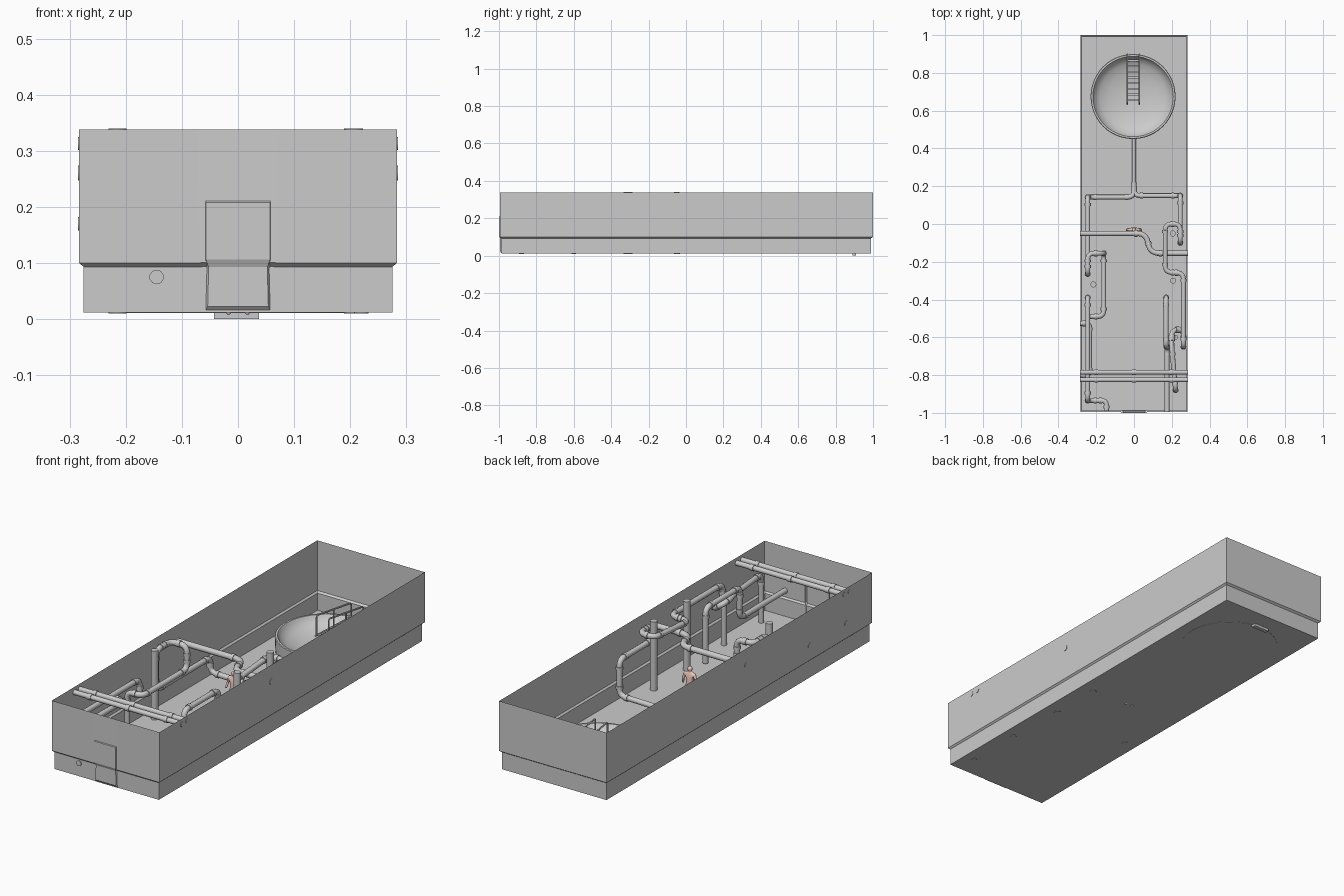
import bpy, bmesh, math
from mathutils import Vector as V, Matrix

if "Cube" in bpy.data.objects:
    bpy.data.objects.remove(bpy.data.objects["Cube"])


def finish(name, bm, smooth=None):
    me = bpy.data.meshes.new(name)
    bm.to_mesh(me)
    bm.free()
    ob = bpy.data.objects.new(name, me)
    bpy.context.collection.objects.link(ob)
    if smooth:
        shade(ob, smooth)
    return ob


def shade(ob, deg=40):
    bpy.ops.object.select_all(action='DESELECT')
    ob.select_set(True)
    bpy.context.view_layer.objects.active = ob
    bpy.ops.object.shade_smooth_by_angle(angle=math.radians(deg))


def to_mesh(ob):
    """Replace a curve or modified object by its evaluated mesh."""
    name = ob.name
    dg = bpy.context.evaluated_depsgraph_get()
    me = bpy.data.meshes.new_from_object(ob.evaluated_get(dg))
    bpy.data.objects.remove(ob)
    new = bpy.data.objects.new(name, me)
    bpy.context.collection.objects.link(new)
    shade(new)
    return new


def rounded(pts, r):
    """Round the corners of a path; also return collar positions."""
    out, collars = [pts[0]], []
    for a, p, b in zip(pts, pts[1:], pts[2:]):
        u, v = a - p, b - p
        d = min(r, u.length / 2, v.length / 2)
        u.normalize()
        v.normalize()
        for i in range(8):
            t = i / 7
            out.append((p + u * d) * (1 - t) ** 2 + p * 2 * t * (1 - t) + (p + v * d) * t * t)
        collars += [(p + w * (d - .003), p + w * (d + .012)) for w in (u, v)]
    return out + [pts[-1]], collars


def pipes(name, paths, rad=.013, bend=.035, collar=True, res=3):
    cu = bpy.data.curves.new(name, 'CURVE')
    cu.dimensions = '3D'
    cu.bevel_depth = rad
    cu.bevel_resolution = res
    cu.use_fill_caps = True

    def spline(pts, k):
        s = cu.splines.new('POLY')
        s.points.add(len(pts) - 1)
        for q, p in zip(s.points, pts):
            q.co = (*p, 1)
            q.radius = k
    for path in paths:
        pts, cols = rounded([V(p) for p in path], bend)
        spline(pts, 1)
        if collar:
            for c in cols:
                spline(c, 1.25)
    ob = bpy.data.objects.new(name, cu)
    bpy.context.collection.objects.link(ob)
    return to_mesh(ob)


# Open-topped room shell with a small outward step part-way up
bm = bmesh.new()
rings = []
for x, y0, y1, z in ((.275, -.987, .99, .012), (.275, -.987, .99, .093),
                     (.283, -.995, 1, .1), (.283, -.995, 1, .338)):
    rings.append([bm.verts.new(p) for p in ((-x, y0, z), (x, y0, z), (x, y1, z), (-x, y1, z))])
for lo, hi in zip(rings, rings[1:]):
    for i in range(4):
        j = (i + 1) % 4
        bm.faces.new((lo[i], lo[j], hi[j], hi[i]))
bm.faces.new(rings[0][::-1])
finish("room_shell", bm)

# Shallow tapered surround behind the door
bm = bmesh.new()
rows = [[bm.verts.new((s * x, y, z)) for s in (-1, 1)] for x, y, z in
        ((.062, -.989, .012), (.064, -.989, .094), (.067, -.997, .101), (.072, -.996, .338))]
for a, b in zip(rows, rows[1:]):
    bm.faces.new((a[0], a[1], b[1], b[0]))
finish("door_surround", bm)

# Door panel: chamfered slab that follows the wall step
bm = bmesh.new()
outer = [(-.06, .012), (.06, .012), (.058, .09), (.063, .105), (.063, .218),
         (-.063, .218), (-.063, .105), (-.058, .09)]
back = [bm.verts.new((x, -.985, z)) for x, z in outer]
front = [bm.verts.new((x * .9, -1 if z > .1 else -.994, .115 + (z - .115) * .9)) for x, z in outer]
for i in range(8):
    j = (i + 1) % 8
    bm.faces.new((back[i], back[j], front[j], front[i]))
for a, b, c, d in ((0, 1, 2, 7), (7, 2, 3, 6), (6, 3, 4, 5)):
    bm.faces.new([front[k] for k in (a, b, c, d)])
finish("door", bm)

# Round pool with a bowl-shaped inside, lathed
bm = bmesh.new()
prof = [(0, .011), (.222, .011), (.225, .083), (.222, .086), (.213, .086), (.208, .078),
        (.2, .064), (.175, .047), (.13, .032), (.07, .022), (0, .018)]
vs = [bm.verts.new((r, 0, z)) for r, z in prof]
es = [bm.edges.new(p) for p in zip(vs, vs[1:])]
bmesh.ops.spin(bm, geom=vs + es, axis=(0, 0, 1), cent=(0, 0, 0), steps=48, angle=2 * math.pi)
bmesh.ops.remove_doubles(bm, verts=bm.verts, dist=1e-5)
bmesh.ops.recalc_face_normals(bm, faces=bm.faces)
bmesh.ops.translate(bm, verts=bm.verts, vec=(-.005, .675, 0))
finish("pool", bm, 35)

# Pool ladder: side rails, handrails, posts, treads and base plate
rails = []
for x in (-.035, .029):
    rails += [[(x, .9, .005), (x, .9, .145), (x, .64, .185), (x, .64, .085)],
              [(x, .9, .08), (x, .63, .09)], [(x, .77, .085), (x, .77, .165)]]
pipes("ladder_rails", rails, .004, .012, False, 1)
bm = bmesh.new()
boxes = [((-.003, .655 + i * .03, .089 - i * .001), (.064, .01, .005)) for i in range(8)]
boxes.append(((-.003, .9, .007), (.08, .02, .014)))
for c, s in boxes:
    bmesh.ops.create_cube(bm, size=1, matrix=Matrix.Translation(c) @ Matrix.Diagonal((*s, 1)))
finish("ladder_treads", bm)

# Vertical floor-to-ceiling posts
pipes("standpipes", [[(x, y, .01), (x, y, .34)] for x, y in ((-.215, -.32), (.207, -.3), (.205, -.05))], .016)

# Twin pipes across the front end, and the bent pipe across the middle
pipes("cross_pipes", [[(-.285, y, .313), (.285, y, .313)] for y in (-.785, -.825)], .012)
pipes("cross_collars", [[(s * .2 - .01, y, .313), (s * .2 + .01, y, .313)]
                        for s in (-1, 0, 1) for y in (-.785, -.825)], .015)
pipes("middle_pipe", [[(-.285, -.05, .26), (.065, -.05, .26), (.085, -.155, .26), (.285, -.155, .26)]], .014, .05)

# Feed from the pool splitting to both sides
pipes("pool_feed", [[(0, .455, .04), (0, .15, .04)]], .01)
left_feed = [(0, .22, .04), (0, .142, .045), (-.245, .142, .05), (-.245, .142, .12), (-.245, -.265, .12),
             (-.245, -.265, .31), (-.245, -.155, .31), (-.16, -.155, .31), (-.16, -.155, .2),
             (-.16, -.49, .2), (-.24, -.49, .2), (-.24, -.49, .02)]
right_feed = [(0, .22, .04), (0, .15, .045), (.245, .15, .05), (.245, .15, .22), (.245, -.1, .22),
              (.245, -.1, .29), (.245, 0, .29), (.165, 0, .29), (.165, -.255, .27),
              (.262, -.26, .27), (.262, -.65, .27), (.262, -.65, .19), (.262, -.56, .19),
              (.2, -.56, .22), (.2, -.65, .24), (.22, -.88, .24), (.22, -.88, .01)]
pipes("pool_branches", [left_feed, right_feed])

# Pipes leaving through the front and left walls
pipes("wall_pipes", [
    [(.17, -.39, .02), (.17, -.39, .28), (.17, -.65, .28), (.175, -.65, .13), (.175, -.995, .13)],
    [(.22, -.6, .01), (.22, -.6, .2)],
    [(-.245, -.39, .15), (-.245, -.39, .22), (-.245, -.935, .22), (-.245, -.935, .075),
     (-.145, -.935, .075), (-.145, -.992, .075)],
    [(-.285, -.526, .17), (-.235, -.526, .17), (-.235, -.8, .17), (-.285, -.8, .17)]])

# Standing figure for scale, built from a skinned stick skeleton
bm = bmesh.new()
joints = [((0, 0, .1), .013), ((0, 0, .125), .012), ((0, 0, .148), .014), ((0, 0, .161), .006),
          ((0, 0, .172), .011), ((0, 0, .186), .009)]
links = [(0, 1), (1, 2), (2, 3), (3, 4), (4, 5)]
for s in (-1, 1):
    n = len(joints)
    joints += [((s * .024, 0, .15), .007), ((s * .034, .003, .122), .005), ((s * .04, -.006, .095), .004),
               ((s * .012, 0, .088), .01), ((s * .014, -.002, .05), .007),
               ((s * .016, 0, .015), .005), ((s * .017, -.014, .011), .004)]
    links += [(2, n), (n, n + 1), (n + 1, n + 2), (0, n + 3), (n + 3, n + 4), (n + 4, n + 5), (n + 5, n + 6)]
vs = [bm.verts.new(p) for p, r in joints]
for a, b in links:
    bm.edges.new((vs[a], vs[b]))
fig = finish("figure", bm)
fig.location = (0, -.03, 0)
fig.modifiers.new("skin", 'SKIN')
layer = fig.data.skin_vertices[0].data if fig.data.skin_vertices else None
if layer is None:
    bpy.context.view_layer.objects.active = fig
    bpy.ops.mesh.customdata_skin_add()
    layer = fig.data.skin_vertices[0].data
for sv, (p, r) in zip(layer, joints):
    sv.radius = (r * 1.15, r * 1.15)
layer[0].use_root = True
fig.modifiers.new("smooth", 'SUBSURF').levels = 2
bpy.context.view_layer.update()
fig = to_mesh(fig)
fig.location = (0, -.03, 0)
skin = bpy.data.materials.new("skin_tone")
skin.diffuse_color = (.9, .62, .54, 1)
skin.use_nodes = True
skin.node_tree.nodes["Principled BSDF"].inputs["Base Color"].default_value = skin.diffuse_color
fig.data.materials.clear()
fig.data.materials.append(skin)
